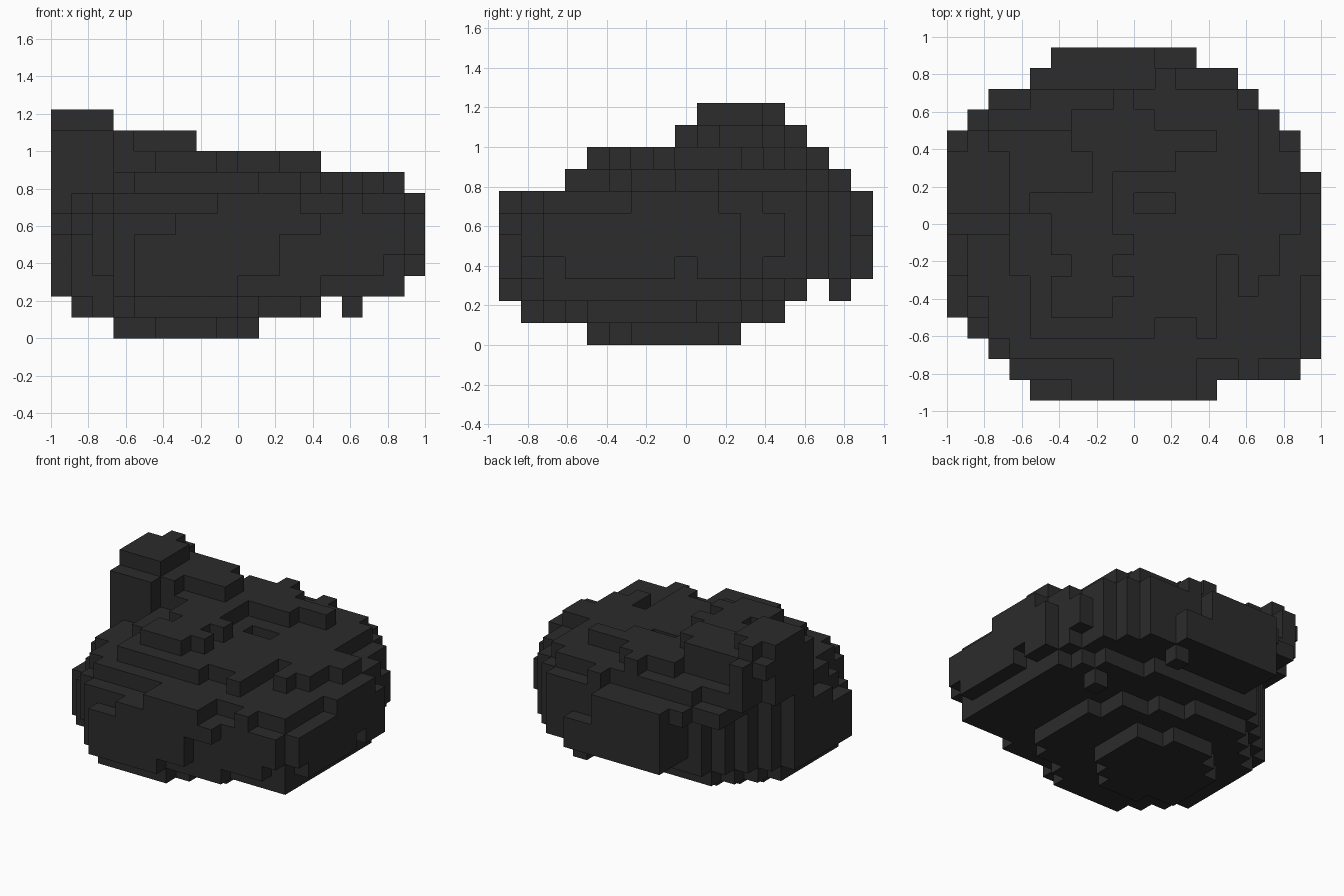
import bpy
import bmesh
from mathutils import Vector

old = bpy.data.objects.get("Cube")
if old:
    bpy.data.objects.remove(old, do_unlink=True)

CELL = 1 / 9
ORIGIN = Vector((-1, -17 / 18, 0))

stone = bpy.data.materials.new("charcoal stone")
stone.use_nodes = True
charcoal = (0.025, 0.025, 0.025, 1)
stone.diffuse_color = charcoal
stone.node_tree.nodes["Principled BSDF"].inputs["Base Color"].default_value = charcoal

cells = set()


def box_cells(box, bottom, top):
    """Grid cells inside a block given as (x start, x end, y start, y end)."""
    x0, x1, y0, y1 = box
    return {(x, y, z) for x in range(x0, x1) for y in range(y0, y1)
            for z in range(bottom, top)}


def fill(bottom, top, *boxes):
    for box in boxes:
        cells.update(box_cells(box, bottom, top))


def carve(bottom, top, *boxes):
    for box in boxes:
        cells.difference_update(box_cells(box, bottom, top))


# Stepped underside, growing outwards with height
fill(0, 1, (3, 9, 5, 9), (4, 10, 6, 10), (5, 8, 4, 11))
fill(1, 2, (1, 11, 4, 10), (2, 12, 3, 11), (3, 10, 2, 12),
     (4, 13, 4, 9), (4, 8, 11, 13), (4, 9, 1, 2))
fill(2, 3, (0, 16, 4, 11), (1, 15, 3, 13), (3, 16, 2, 12), (3, 13, 1, 2),
     (14, 17, 2, 11), (3, 12, 11, 14), (4, 9, 0, 1))

# Loose pebbles hanging below the rim
fill(1, 2, (14, 15, 11, 12))
fill(2, 3, (11, 12, 15, 16))

# Wide middle of the boulder
fill(3, 7, (0, 17, 4, 13), (1, 18, 3, 11), (2, 18, 2, 11), (1, 16, 3, 14),
     (2, 15, 2, 15), (4, 14, 1, 16), (3, 17, 1, 13), (5, 12, 16, 17))

# Ragged front lip
fill(3, 5, (4, 11, 0, 1))
fill(5, 6, (6, 13, 0, 1))
fill(6, 7, (8, 12, 0, 1))

# Lower ledge along the front and one front corner
carve(6, 7, (3, 8, 1, 2), (12, 14, 1, 2), (15, 17, 1, 2), (17, 18, 2, 6))

# Chipped corners of the middle
carve(5, 7, (0, 1, 4, 6), (1, 2, 3, 4), (10, 12, 16, 17))
carve(6, 7, (0, 1, 6, 8), (1, 2, 4, 5), (2, 3, 2, 3),
      (16, 17, 12, 13), (17, 18, 10, 11))
carve(3, 4, (16, 17, 1, 2), (17, 18, 2, 3), (17, 18, 8, 9),
      (16, 17, 12, 13))

# Undercut that leaves the tall outcrop overhanging at the back
carve(2, 7, (0, 1, 10, 13), (1, 2, 11, 14))
carve(2, 6, (2, 3, 12, 15), (3, 4, 13, 15), (4, 5, 14, 16))

# Upper terraces
fill(7, 8, (4, 10, 3, 4), (12, 13, 3, 4), (4, 13, 4, 14), (3, 14, 6, 14),
     (4, 15, 5, 14), (4, 14, 14, 15), (4, 16, 6, 10), (4, 17, 8, 10),
     (2, 6, 13, 14), (10, 11, 15, 16))
carve(7, 8, (13, 14, 5, 7), (9, 11, 9, 10))
fill(8, 9, (5, 8, 4, 9), (5, 9, 5, 6), (7, 9, 7, 8), (3, 8, 9, 13),
     (7, 13, 12, 13), (7, 11, 11, 13), (6, 10, 13, 14), (8, 9, 14, 15))
carve(8, 9, (5, 6, 6, 7))

# Tall outcrop at one side
fill(7, 10, (0, 3, 8, 12), (1, 3, 12, 13), (1, 2, 13, 14))
fill(9, 10, (0, 1, 12, 13), (3, 4, 9, 10), (3, 7, 10, 12), (2, 6, 12, 13))
fill(10, 11, (0, 3, 9, 12), (1, 2, 12, 13))


def build_shell(name):
    """Skin the filled cells with outward quads and merge flat areas."""
    bm = bmesh.new()
    corners = {}

    def corner(p):
        if p not in corners:
            corners[p] = bm.verts.new(ORIGIN + Vector(p) * CELL)
        return corners[p]

    for cell in sorted(cells):
        for axis in range(3):
            u, v = (axis + 1) % 3, (axis + 2) % 3
            for side in (0, 1):
                near = list(cell)
                near[axis] += 1 if side else -1
                if tuple(near) in cells:
                    continue
                ring = []
                for du, dv in ((0, 0), (1, 0), (1, 1), (0, 1)):
                    p = list(cell)
                    p[axis] += side
                    p[u] += du
                    p[v] += dv
                    ring.append(corner(tuple(p)))
                bm.faces.new(ring if side else ring[::-1])
    bmesh.ops.dissolve_limit(bm, angle_limit=0.01, verts=bm.verts, edges=bm.edges)
    mesh = bpy.data.meshes.new(name)
    bm.to_mesh(mesh)
    bm.free()
    mesh.materials.append(stone)
    obj = bpy.data.objects.new(name, mesh)
    bpy.context.collection.objects.link(obj)
    return obj


build_shell("boulder")
